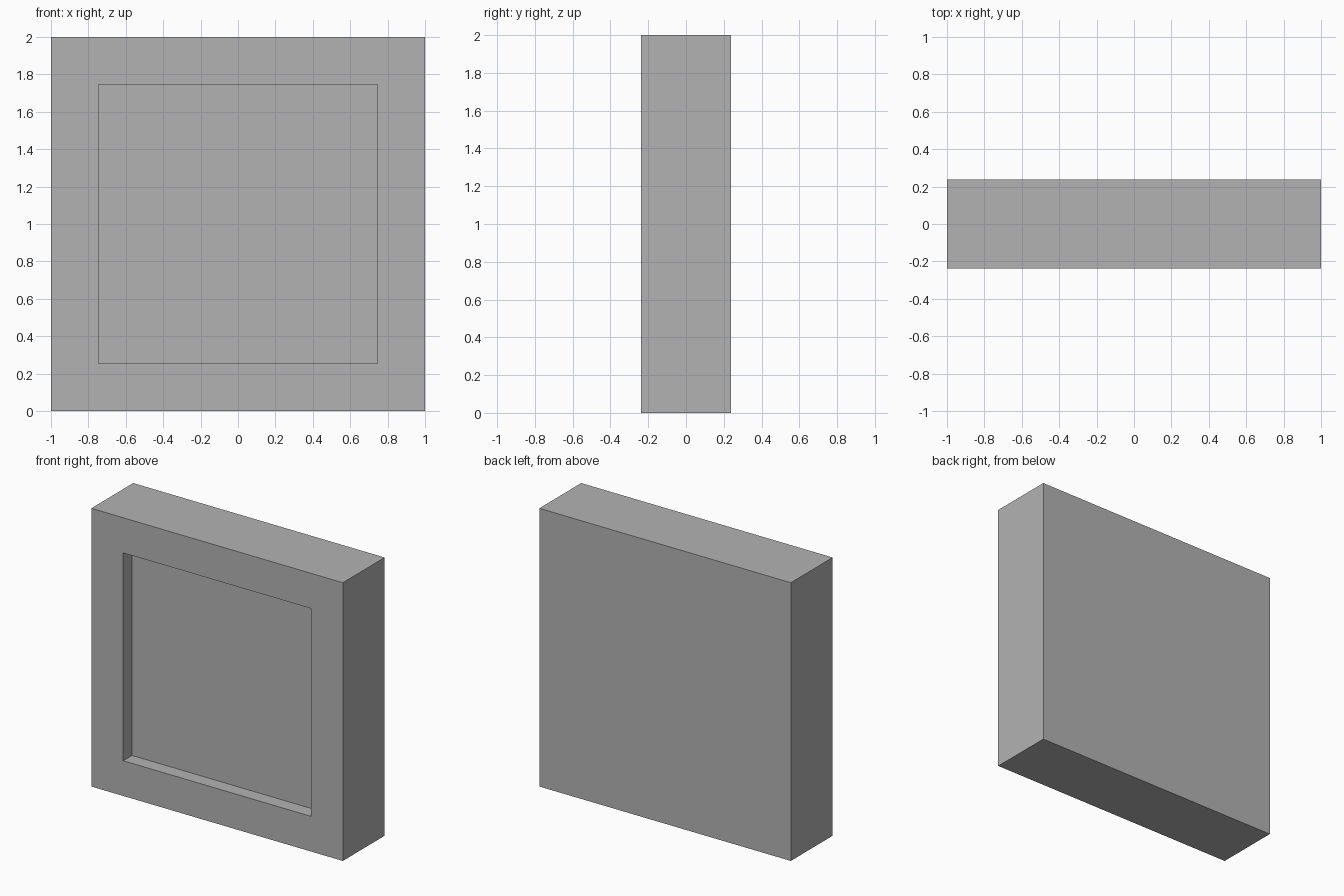
import bpy
import bmesh
from mathutils import Vector

default_cube = bpy.data.objects.get("Cube")
if default_cube:
    bpy.data.objects.remove(default_cube, do_unlink=True)

SIZE = 2.0        # width and height
DEPTH = 0.475     # front to back
BORDER = 0.253    # rim around the recess
RECESS = 0.1      # recess depth

# Plain grey finish
grey = bpy.data.materials.new("plain_grey")
grey.use_nodes = True
colour = (0.45, 0.45, 0.45, 1.0)
grey.diffuse_color = colour
grey.node_tree.nodes["Principled BSDF"].inputs["Base Color"].default_value = colour

# Square slab standing on the ground
bm = bmesh.new()
bmesh.ops.create_cube(bm, size=1.0)
bmesh.ops.scale(bm, vec=Vector((SIZE, DEPTH, SIZE)), verts=bm.verts)
bmesh.ops.translate(bm, vec=Vector((0, 0, SIZE / 2)), verts=bm.verts)

# Square recess: inset the front face for the rim, then push it straight back
bm.normal_update()
front = min(bm.faces, key=lambda f: f.calc_center_median().y)
bmesh.ops.inset_region(bm, faces=[front], thickness=BORDER, use_even_offset=True)
panel = bmesh.ops.extrude_discrete_faces(bm, faces=[front])["faces"][0]
bmesh.ops.translate(bm, vec=Vector((0, RECESS, 0)), verts=panel.verts)
bmesh.ops.recalc_face_normals(bm, faces=bm.faces)

mesh = bpy.data.meshes.new("recessed_panel")
bm.to_mesh(mesh)
bm.free()
mesh.materials.append(grey)
slab = bpy.data.objects.new("recessed_panel", mesh)
bpy.context.collection.objects.link(slab)
